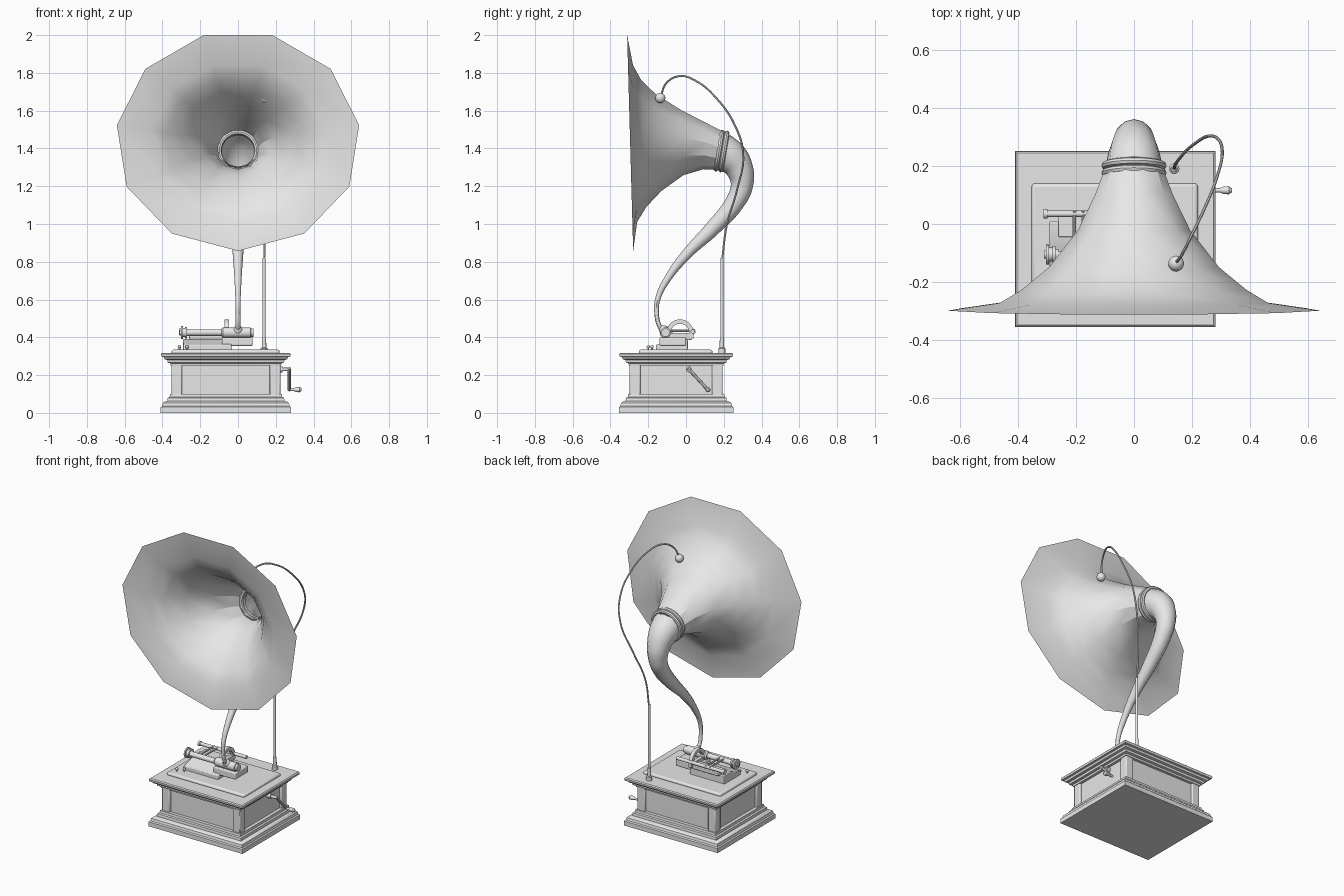
import bpy, bmesh, math
from mathutils import Vector

cube = bpy.data.objects.get("Cube")
if cube:
    bpy.data.objects.remove(cube, do_unlink=True)

grey = bpy.data.materials.new("plain_grey")
grey.use_nodes = True
grey.diffuse_color = (0.8, 0.8, 0.8, 1)
grey.node_tree.nodes["Principled BSDF"].inputs["Base Color"].default_value = (0.8, 0.8, 0.8, 1)

CX, CY = -0.064, -0.052          # middle of the cabinet


def finish(name, mesh, bevel=0.0, segments=2):
    obj = bpy.data.objects.new(name, mesh)
    bpy.context.collection.objects.link(obj)
    mesh.materials.clear()
    mesh.materials.append(grey)
    if bevel:
        mod = obj.modifiers.new("Bevel", 'BEVEL')
        mod.width, mod.segments = bevel, segments
    bpy.ops.object.select_all(action='DESELECT')
    obj.select_set(True)
    bpy.context.view_layer.objects.active = obj
    bpy.ops.object.shade_smooth_by_angle(angle=math.radians(30))
    return obj


def from_bmesh(name, bm, **kw):
    bmesh.ops.recalc_face_normals(bm, faces=bm.faces)
    mesh = bpy.data.meshes.new(name)
    bm.to_mesh(mesh)
    bm.free()
    return finish(name, mesh, **kw)


def loft(name, rings, cap=True, **kw):
    """Skin a list of equal-length point rings."""
    bm = bmesh.new()
    loops = [[bm.verts.new(p) for p in ring] for ring in rings]
    n = len(loops[0])
    for a, b in zip(loops, loops[1:]):
        for i in range(n):
            j = (i + 1) % n
            bm.faces.new((a[i], a[j], b[j], b[i]))
    if cap:
        bm.faces.new(loops[0])
        bm.faces.new(loops[-1])
    return from_bmesh(name, bm, **kw)


def box(name, lo, hi, **kw):
    corners = ((0, 0), (1, 0), (1, 1), (0, 1))
    return loft(name, [[((lo, hi)[i][0], (lo, hi)[j][1], z) for i, j in corners]
                       for z in (lo[2], hi[2])], **kw)


def moulding(name, profile, hx=0.288, hy=0.246):
    """Rectangular moulding from (offset, height) steps."""
    signs = ((-1, -1), (1, -1), (1, 1), (-1, 1))
    return loft(name, [[(CX + sx * (hx + o), CY + sy * (hy + o), z) for sx, sy in signs]
                       for o, z in profile])


def turned(name, start, end, steps, sides=20):
    """Round part along an axis from (fraction, radius) steps."""
    a, b = Vector(start), Vector(end)
    turn = (b - a).to_track_quat('Z', 'Y')
    angles = [2 * math.pi * i / sides for i in range(sides)]
    return loft(name, [[a.lerp(b, t) + turn @ Vector((r * math.cos(k), r * math.sin(k), 0))
                        for k in angles] for t, r in steps])


def rod(name, start, end, r, sides=16):
    return turned(name, start, end, ((0, r), (1, r)), sides)


def prism(name, outline, x0, x1, **kw):
    """Side outline in y and z, extruded along x."""
    return loft(name, [[(x, y, z) for y, z in outline] for x in (x0, x1)], **kw)


def ball(name, centre, r):
    bm = bmesh.new()
    bmesh.ops.create_uvsphere(bm, u_segments=20, v_segments=12, radius=r)
    bmesh.ops.translate(bm, verts=bm.verts, vec=centre)
    return from_bmesh(name, bm)


def pipe(name, points, resolution=4, steps=6):
    """Smooth pipe through (x, y, z, radius) points."""
    curve = bpy.data.curves.new(name, 'CURVE')
    curve.dimensions = '3D'
    curve.bevel_depth, curve.bevel_resolution = 0.1, resolution
    curve.resolution_u = steps
    spline = curve.splines.new('BEZIER')
    spline.bezier_points.add(len(points) - 1)
    for bp, (x, y, z, r) in zip(spline.bezier_points, points):
        bp.co, bp.radius = (x, y, z), r * 10
    for bp in spline.bezier_points:
        bp.handle_left_type = bp.handle_right_type = 'AUTO'
    temp = bpy.data.objects.new(name + "_path", curve)
    bpy.context.collection.objects.link(temp)
    graph = bpy.context.evaluated_depsgraph_get()
    mesh = bpy.data.meshes.new_from_object(temp.evaluated_get(graph))
    bpy.data.objects.remove(temp, do_unlink=True)
    return finish(name, mesh)


# Cabinet: stepped plinth, recessed panels, corner posts, cornice, deck
moulding("plinth", [(.057, 0), (.057, .03), (.05, .036), (.046, .052), (.036, .06),
                    (.022, .063), (.02, .08), (.01, .084), (.008, .1)])
moulding("panels", [(-.014, .09), (-.014, .26)])
for sx, side in ((-1, "right"), (1, "left")):
    for sy, end in ((-1, "front"), (1, "back")):
        x, y = CX + sx * .26, CY + sy * .218
        box(f"post_{end}_{side}", (x - .028, y - .028, .09), (x + .028, y + .028, .26),
            bevel=.006)
moulding("cornice", [(.004, .25), (.006, .262), (.02, .266), (.022, .28), (.036, .284),
                     (.042, .296), (.054, .298), (.056, .312), (.05, .318)])
box("deck", (-.352, -.25, .31), (.22, .14, .335), bevel=.012, segments=3)

# Horn: eleven panels flaring to the rim (y, z, half width, half height, lean)
bell = [(-.296, 1.44, .648, .583, -.028), (-.27, 1.434, .466, .424, -.026),
        (-.224, 1.433, .39, .343, -.04), (-.146, 1.437, .295, .262, -.06),
        (-.02, 1.435, .195, .176, -.04), (.1, 1.415, .135, .125, .06),
        (.186, 1.388, .102, .102, .167)]
rings = []
for y, z, rx, rz, lean in bell:
    ring = []
    for i in range(11):
        k = 2 * math.pi * i / 11
        up = -rz * math.cos(k)
        ring.append((rx * math.sin(k), y + up * lean, z + up))
    rings.append(ring)
loft("horn", rings, cap=False)

# Collar where the horn joins its neck
axis = Vector((0, .986, -.165))
for i, offset in enumerate((-.012, .014)):
    bpy.ops.mesh.primitive_torus_add(
        major_radius=.099, minor_radius=.013, major_segments=32, minor_segments=8,
        location=Vector((0, .187, 1.386)) + axis * offset,
        rotation=axis.to_track_quat('Z', 'Y').to_euler())
    torus = bpy.context.object
    mesh = torus.data
    mesh.transform(torus.matrix_basis)
    bpy.data.objects.remove(torus, do_unlink=True)
    finish(f"collar_{i + 1}", mesh)

# Curved neck down to the sound box
pipe("neck", [(0, .18, 1.388, .1), (0, .238, 1.352, .09), (0, .283, 1.291, .073),
              (0, .296, 1.206, .059), (0, .259, 1.115, .051), (0, .143, .979, .041),
              (0, .005, .842, .028), (0, -.095, .714, .019), (0, -.148, .608, .014),
              (0, -.156, .534, .012), (0, -.135, .45, .012), (0, -.108, .425, .012)])

# Support stand with its wire hook and ball
turned("stand_socket", (.138, .19, .31), (.138, .19, .4),
       ((0, .018), (.35, .018), (.4, .012), (1, .011)))
rod("stand_rod", (.138, .19, .39), (.138, .19, .82), .008)
pipe("hook_wire", [(x, y, z, .0055) for x, y, z in (
    (.138, .19, .8), (.15, .217, 1.0), (.2, .27, 1.18), (.27, .303, 1.37),
    (.303, .26, 1.52), (.285, .16, 1.667), (.24, .048, 1.76), (.2, -.035, 1.783),
    (.165, -.105, 1.745), (.145, -.133, 1.68))], resolution=2)
ball("hook_ball", (.145, -.136, 1.667), .027)

# Crank on the left side
rod("crank_boss", (.2, .016, .23), (.235, .016, .23), .016)
rod("crank_shaft", (.22, .016, .23), (.278, .016, .23), .009)
rod("crank_arm", (.272, .01, .237), (.272, .118, .12), .009, 8)
turned("crank_handle", (.265, .116, .123), (.337, .116, .123),
       ((0, .008), (.4, .007), (.6, .013), (.85, .014), (1, .007)))

# Mechanism bed and carriage
prism("bed", [(-.16, .33), (.01, .33), (.01, .392), (-.06, .392), (-.1, .375), (-.16, .36)],
      -.29, -.035, bevel=.004)
box("carriage", (-.085, -.14, .355), (.078, .0, .4), bevel=.006)
box("bed_rear", (-.26, -.045, .385), (-.05, .03, .41), bevel=.004)

# Arched guard
arc = [math.pi * i / 14 for i in range(15)]
outline = [(-.032 + .073 * math.cos(k), .422 + .073 * math.sin(k)) for k in arc]
outline += [(-.032 + .05 * math.cos(k), .422 + .05 * math.sin(k)) for k in reversed(arc)]
prism("guard_arch", outline, -.071, -.048)
box("guard_foot", (-.071, -.105, .395), (-.048, .041, .424))

# Front shaft with pulley and sound box barrel
rod("main_shaft", (-.3, -.11, .425), (-.06, -.11, .425), .017)
turned("pulley", (-.31, -.105, .425), (-.26, -.105, .425),
       ((0, .014), (.15, .014), (.15, .034), (.35, .034), (.35, .024), (.6, .024),
        (.6, .03), (.8, .03), (.8, .018), (1, .018)))
turned("sound_box", (-.088, -.108, .425), (.082, -.108, .425),
       ((0, .02), (.05, .028), (.9, .028), (.92, .022), (1, .022)))
ball("neck_joint", (0, -.118, .438), .025)

# Rear guide shaft and its arms
turned("guide_shaft", (-.312, .035, .43), (.04, .035, .43),
       ((0, .016), (.04, .016), (.04, .011), (1, .011)))
for i, x in enumerate((-.205, -.175)):
    rod(f"guide_arm_{i + 1}", (x, -.11, .435), (x, .045, .435), .006, 10)

# Thumb screws and lever on the deck
for i, (x, y) in enumerate(((-.31, -.2), (-.27, -.18))):
    rod(f"screw_{i + 1}", (x, y, .33), (x, y, .348), .005, 10)
    ball(f"screw_head_{i + 1}", (x, y, .35), .009)
